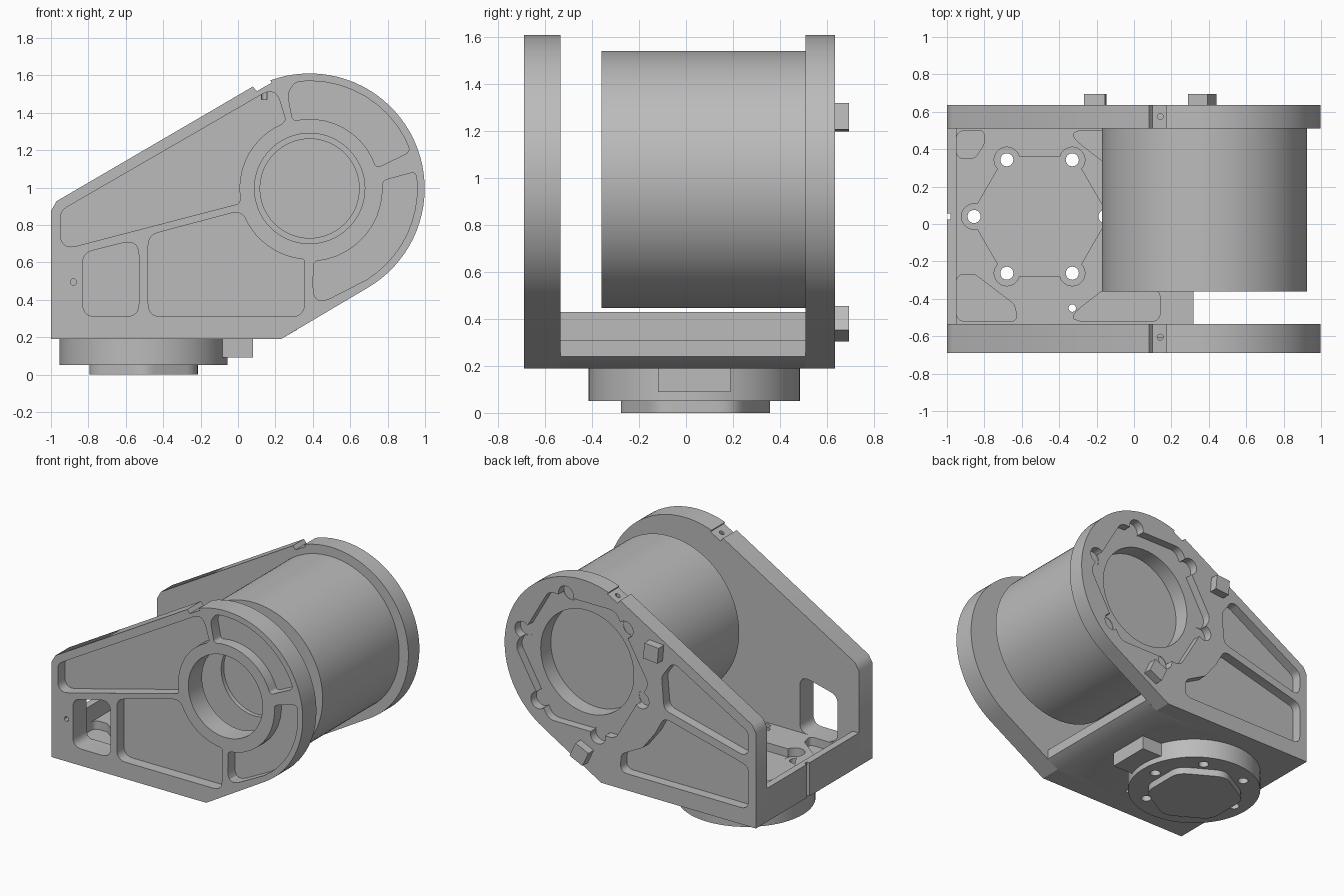
import bpy, bmesh, math
from mathutils import Vector

if "Cube" in bpy.data.objects:
    bpy.data.objects.remove(bpy.data.objects["Cube"])

metal = bpy.data.materials.new("machined_grey")
metal.diffuse_color = (0.5, 0.5, 0.5, 1)
metal.use_nodes = True
metal.node_tree.nodes["Principled BSDF"].inputs["Base Color"].default_value = metal.diffuse_color
CX, CZ = 0.383, 0.995          # motor axis
BX, BY = -0.505, 0.04          # base axis


def arc(r, a0, a1, n=10, c=(CX, CZ)):
    angles = [math.radians(a0 + (a1 - a0) * i / n) for i in range(n + 1)]
    return [(c[0] + r * math.cos(a), c[1] + r * math.sin(a)) for a in angles]


def circle(c, r, n=64):
    return arc(r, 0, 360, n, c)[:-1]


def rounded(pts, r=0.05):
    """Fillet the sharp corners of a 2D outline."""
    out = []
    for i, p in enumerate(pts):
        p = Vector(p)
        a = Vector(pts[i - 1]) - p
        b = Vector(pts[(i + 1) % len(pts)]) - p
        turn = math.pi - a.angle(b)
        if turn < math.radians(25):
            out.append(tuple(p))
            continue
        t = min(r * math.tan(turn / 2), 0.45 * a.length, 0.45 * b.length)
        p0, p1 = p + a.normalized() * t, p + b.normalized() * t
        for k in range(6):
            u = k / 5
            out.append(tuple(p0 * (1 - u) ** 2 + p * 2 * u * (1 - u) + p1 * u * u))
    return out


def prism(name, pts, lo, hi, axis="y"):
    """Extrude an outline along y (outline in xz) or z (outline in xy)."""
    bm = bmesh.new()
    place = (lambda p, h: (p[0], h, p[1])) if axis == "y" else (lambda p, h: (p[0], p[1], h))
    low = [bm.verts.new(place(p, lo)) for p in pts]
    high = [bm.verts.new(place(p, hi)) for p in pts]
    bm.faces.new(low)
    bm.faces.new(high)
    n = len(pts)
    for i in range(n):
        j = (i + 1) % n
        bm.faces.new((low[i], low[j], high[j], high[i]))
    bmesh.ops.recalc_face_normals(bm, faces=bm.faces)
    me = bpy.data.meshes.new(name)
    bm.to_mesh(me)
    bm.free()
    ob = bpy.data.objects.new(name, me)
    bpy.context.collection.objects.link(ob)
    me.materials.append(metal)
    return ob


def cut(target, pts, lo, hi, axis="y"):
    cutter = prism("cutter", pts, lo, hi, axis)
    mod = target.modifiers.new("cut", "BOOLEAN")
    mod.operation, mod.solver, mod.object = "DIFFERENCE", "EXACT", cutter
    bpy.context.view_layer.objects.active = target
    bpy.ops.object.modifier_apply(modifier=mod.name)
    bpy.data.objects.remove(cutter)


def rect(x0, x1, y0, y1):
    return [(x0, y0), (x1, y0), (x1, y1), (x0, y1)]


# Side plates share one teardrop outline with a small notch on top
outline = [(-1, 0.19), (0.23, 0.19)] + arc(0.615, -60, 110, 40) + [
    (0.18, 1.56), (0.1, 1.515), (0.08, 1.54), (-0.97, 0.927), (-1, 0.875)]
front = prism("front_plate", outline, -0.69, -0.535)
back = prism("back_plate", outline, 0.51, 0.635)
for plate, y in ((front, -0.605), (back, 0.575)):
    cut(plate, circle((0.14, y), 0.016, 12), 1.47, 1.7, "z")

# Front plate: bore, window, pin hole and lightening pockets
cut(front, circle((CX, CZ), 0.295), -0.8, -0.4)
cut(front, rounded([(-0.83, 0.31), (-0.53, 0.31), (-0.53, 0.725), (-0.83, 0.65)], 0.07), -0.8, -0.4)
cut(front, circle((-0.88, 0.495), 0.017, 12), -0.8, -0.64)
front_pockets = [
    [(-0.95, 0.665), (-0.95, 0.875), (0.2, 1.54), (0.255, 1.36)]
    + arc(0.375, 114, 186) + [(0.01, 0.915)],
    arc(0.372, 17, 104) + [(0.265, 1.5)] + arc(0.575, 98, 20),
    arc(0.575, 9, -58) + [(0.4, 0.36)] + arc(0.39, -87, 6),
    [(-0.48, 0.31), (0.355, 0.31)] + arc(0.38, -94, -158) + [(-0.01, 0.87), (-0.48, 0.745)],
]
for p in front_pockets:
    cut(front, rounded(p, 0.07), -0.8, -0.61)

# Back plate: bearing seat with bolt lobes, bore and pockets
cut(back, rounded(circle((CX, CZ), 0.53, 6), 0.08), 0.575, 0.8)
for k in range(6):
    a = math.radians(60 * k + 15)
    cut(back, circle((CX + 0.49 * math.cos(a), CZ + 0.49 * math.sin(a)), 0.06, 20), 0.572, 0.8)
cut(back, circle((CX, CZ), 0.37), 0.4, 0.8)
back_pockets = [
    [(-0.94, 0.68), (-0.94, 0.865), (-0.34, 1.21), (-0.25, 1.08), (-0.27, 0.85)],
    [(-0.94, 0.31), (0.08, 0.31), (0.07, 0.44), (-0.1, 0.53), (-0.2, 0.66),
     (-0.27, 0.79), (-0.94, 0.62)],
]
for p in back_pockets:
    cut(back, rounded(p, 0.06), 0.565, 0.8)

# Clamp knobs on the back plate
for name, x, z, half, rot in (("upper_knob", -0.207, 1.26, 0.08, 50),
                              ("lower_knob", 0.365, 0.38, 0.08, 70)):
    prism(name, arc(half, rot, rot + 270, 3, (x, z)), 0.61, 0.695)

# Floor between the plates, with pockets and bolt holes
floor = prism("floor", [(-1, 0.19), (0.23, 0.19), (0.317, 0.24), (0.317, 0.31), (-1, 0.31)],
              -0.535, 0.51)
bolts = [(BX + 0.35 * math.cos(k * math.pi / 3), BY + 0.35 * math.sin(k * math.pi / 3))
         for k in range(6)]
cut(floor, rounded(circle((BX, BY), 0.37, 6), 0.05), 0.25, 0.5, "z")
for b in bolts:
    cut(floor, circle(b, 0.068, 24), 0.248, 0.5, "z")
    cut(floor, circle(b, 0.035, 20), 0, 0.5, "z")
side = [(-0.38, -0.52), (-0.16, -0.35), (0.14, -0.35), (0.14, -0.52)]
floor_pockets = [
    [(-0.95, 0.35), (-0.85, 0.35), (-0.8, 0.43), (-0.8, 0.5), (-0.95, 0.5)],
    [(-0.95, -0.52), (-0.62, -0.52), (-0.64, -0.43), (-0.85, -0.27), (-0.95, -0.27)],
    side, [(x, -y - 0.02) for x, y in side],
]
for p in floor_pockets:
    cut(floor, rounded(p, 0.05), 0.25, 0.5, "z")
cut(floor, circle((-0.33, -0.45), 0.02, 16), 0, 0.5, "z")

# Low end wall with a key slot
wall = prism("end_wall", rect(-1, -0.95, -0.535, 0.51), 0.31, 0.43, "z")
for part in (wall, floor):
    cut(part, rect(-1.1, -0.98, 0.025, 0.055), 0.1, 0.6, "z")

# Motor body with shallow recesses at both ends
motor = prism("motor_body", circle((CX - 0.006, CZ), 0.548, 96), -0.36, 0.51)
cut(motor, circle((CX, CZ), 0.265), -0.5, -0.33)
cut(motor, circle((CX, CZ), 0.37), 0.46, 0.6)

# Swivel base: flange, hub and stop tab
flange = prism("base_flange", circle((BX, BY - 0.005), 0.45, 80), 0.05, 0.19, "z")
for b in bolts:
    cut(flange, circle(b, 0.035, 20), 0, 0.3, "z")
prism("base_hub", rounded(arc(0.335, 30, 330, 5, (BX, BY)), 0.12), 0, 0.05, "z")
prism("stop_tab", rect(-0.1, 0.08, -0.12, 0.19), 0.09, 0.19, "z")

# Smooth round surfaces, keep machined edges sharp
for ob in bpy.context.scene.objects:
    ob.select_set(True)
    bpy.context.view_layer.objects.active = ob
bpy.ops.object.shade_smooth_by_angle(angle=math.radians(30))
